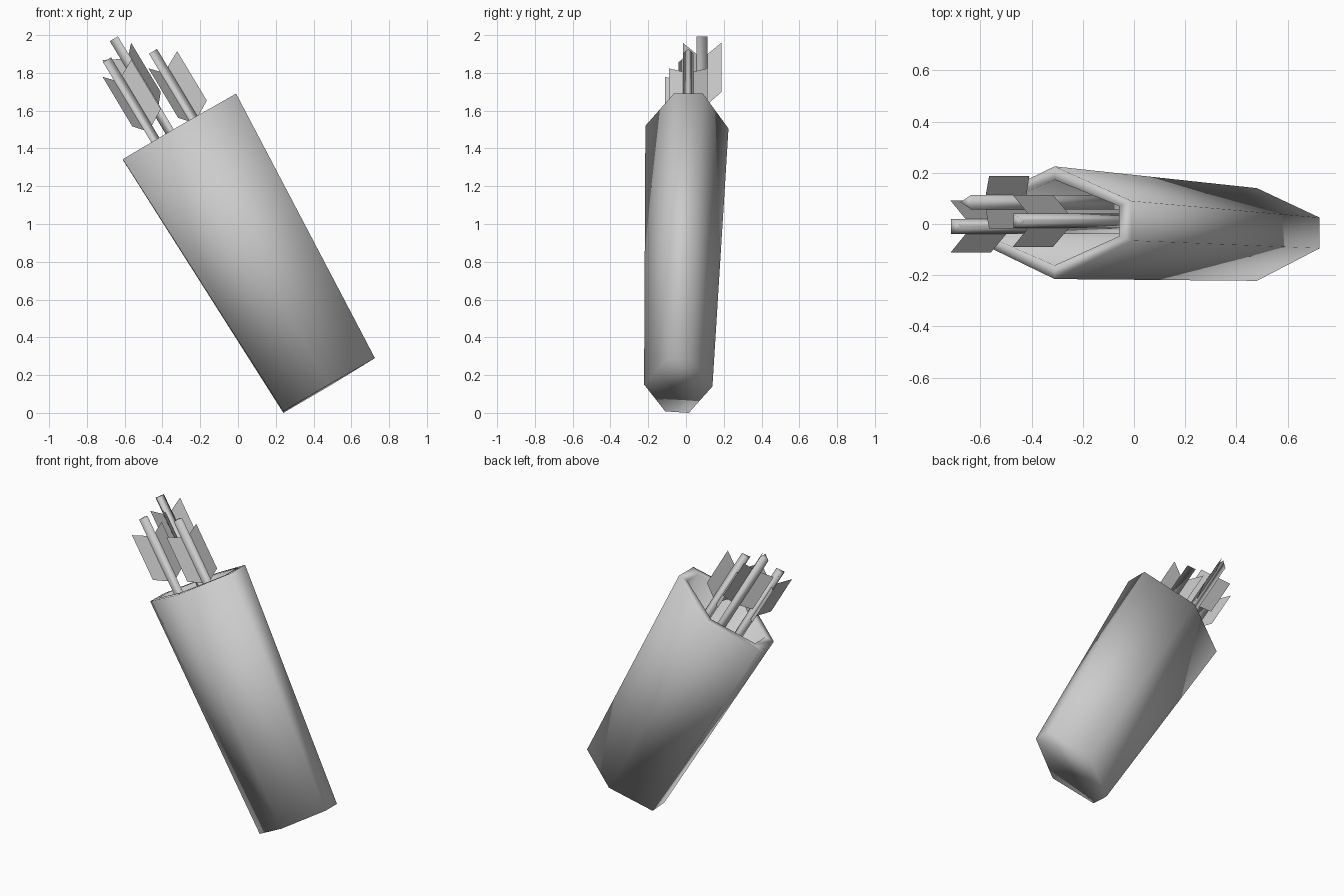
import bpy, bmesh, math
from mathutils import Vector

if "Cube" in bpy.data.objects:
    bpy.data.objects.remove(bpy.data.objects["Cube"])


def make_object(name, bm, angle=None):
    bmesh.ops.recalc_face_normals(bm, faces=bm.faces[:])
    mesh = bpy.data.meshes.new(name)
    bm.to_mesh(mesh)
    bm.free()
    ob = bpy.data.objects.new(name, mesh)
    bpy.context.collection.objects.link(ob)
    for p in mesh.polygons:
        p.use_smooth = True
    if angle is not None:
        mesh.set_sharp_from_angle(angle=math.radians(angle))
    return ob


# Quiver body: tapered six-sided tube, closed at the bottom
rim = [(-0.01, 0.09, 1.69), (-0.01, -0.065, 1.69), (-0.31, -0.215, 1.52),
       (-0.61, -0.07, 1.343), (-0.61, 0.08, 1.34), (-0.31, 0.225, 1.505)]
base = [(0.725, 0.025, 0.29), (0.725, -0.095, 0.29), (0.48, -0.222, 0.15),
        (0.24, -0.11, 0.008), (0.24, 0.015, 0.0), (0.48, 0.14, 0.14)]
rim = [Vector(p) for p in rim]
base = [Vector(p) for p in base]
rim_c = sum(rim, Vector()) / 6
base_c = sum(base, Vector()) / 6
lift = (rim_c - base_c).normalized() * 0.05


def inset(points, centre, offset=Vector()):
    out = []
    for p in points:
        d = p - centre
        out.append(centre + Vector((d.x * 0.84, d.y * 0.76, d.z * 0.84)) + offset)
    return out


bm = bmesh.new()
loops = [[bm.verts.new(p) for p in ring] for ring in
         (base, rim, inset(rim, rim_c), inset(base, base_c, lift))]
for lo, hi in zip(loops, loops[1:]):
    for i in range(6):
        j = (i + 1) % 6
        bm.faces.new((lo[i], lo[j], hi[j], hi[i]))
bm.faces.new(loops[0])
bm.faces.new(loops[-1])
make_object("quiver_body", bm)

# Arrow frame: along the shaft, sideways, and depth
along = Vector((0.515, 0, -0.857)).normalized()
side = Vector((-along.z, 0, along.x))
depth = Vector((0, 1, 0))


# Arrow: three-sided shaft with three flat feathers
def arrow(name, end, turn):
    end = Vector(end)
    dirs = [side * math.cos(a) + depth * math.sin(a)
            for a in (turn + k * math.tau / 3 for k in range(3))]
    bm = bmesh.new()
    top = [bm.verts.new(end + d * 0.033) for d in dirs]
    low = [bm.verts.new(end + d * 0.033 + along * 1.5) for d in dirs]
    for i in range(3):
        j = (i + 1) % 3
        bm.faces.new((top[i], top[j], low[j], low[i]))
    bm.faces.new(top)
    bm.faces.new(low)
    make_object(name + "_shaft", bm, 130).data.update()
    bm = bmesh.new()
    profile = [(0.015, 0.12), (0.118, 0.065), (0.118, 0.37), (0.015, 0.43)]
    for d in dirs:
        bm.faces.new([bm.verts.new(end + d * r + along * t) for r, t in profile])
    make_object(name + "_feathers", bm)


arrow("back_arrow", (-0.65, 0.085, 1.985), math.pi / 3)
arrow("right_arrow", (-0.457, 0.012, 1.91), 0)
arrow("left_arrow", (-0.70, -0.01, 1.865), 0)
